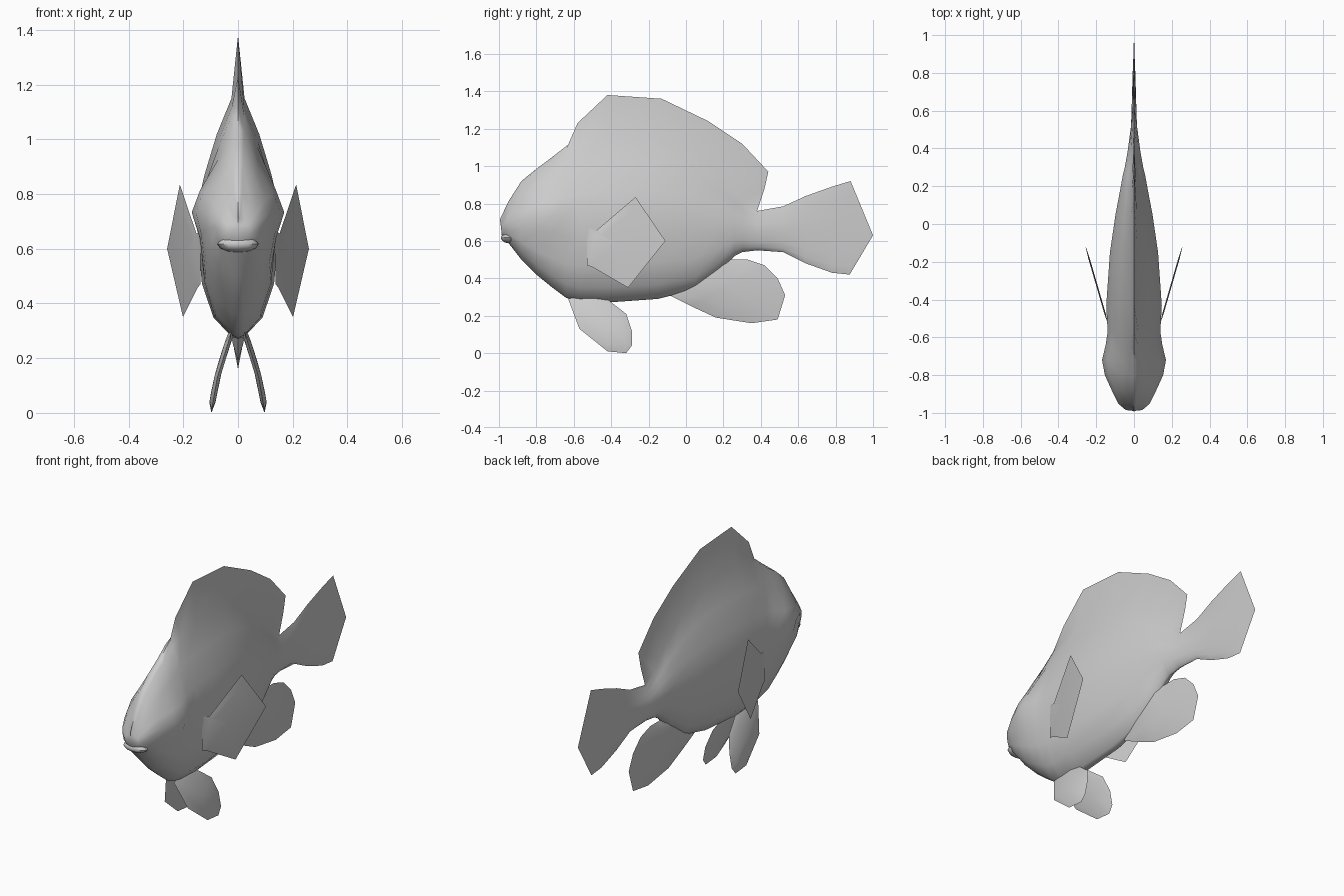
import bpy, bmesh, math
from mathutils import Vector

if "Cube" in bpy.data.objects:
    bpy.data.objects.remove(bpy.data.objects["Cube"])


def finish(name, bm, angle=50):
    bmesh.ops.recalc_face_normals(bm, faces=bm.faces)
    me = bpy.data.meshes.new(name)
    bm.to_mesh(me)
    bm.free()
    ob = bpy.data.objects.new(name, me)
    bpy.context.collection.objects.link(ob)
    bpy.ops.object.select_all(action='DESELECT')
    ob.select_set(True)
    bpy.context.view_layer.objects.active = ob
    bpy.ops.object.shade_smooth_by_angle(angle=math.radians(angle))
    return ob


def lens_fin(name, outline, centre, t, place, inner=0.6):
    """Thin-edged fin: sharp (y, z) outline, thicker inset loop on both sides."""
    bm = bmesh.new()
    n = len(outline)
    c = Vector(centre)
    edge = [bm.verts.new(place(0, y, z)) for y, z in outline]
    for s in (1, -1):
        mid = []
        for p in outline:
            q = c.lerp(Vector(p), inner)
            mid.append(bm.verts.new(place(s * t, q.x, q.y)))
        for i in range(n):
            j = (i + 1) % n
            bm.faces.new((edge[i], edge[j], mid[j], mid[i]))
        hub = bm.verts.new(place(s * t, c.x, c.y))
        for i in range(n):
            bm.faces.new((mid[i], mid[(i + 1) % n], hub))
    return finish(name, bm)


# Body, back fin and tail: rings of y, bottom, top, half width, ridge y, ridge z
rings = [
    (-.985, .63, .71, .045, -.995, .715), (-.95, .59, .80, .085, -.95, .81),
    (-.88, .50, .91, .115, -.88, .92), (-.80, .42, .98, .13, -.80, .985),
    (-.72, .355, 1.03, .135, -.72, 1.045), (-.64, .295, 1.09, .138, -.63, 1.115),
    (-.57, .275, 1.12, .14, -.58, 1.23), (-.43, .27, 1.15, .15, -.42, 1.38),
    (-.15, .29, 1.14, .13, -.13, 1.36), (.05, .34, 1.06, .10, .12, 1.24),
    (.18, .44, .95, .075, .30, 1.12), (.26, .52, .86, .06, .44, .97),
    (.30, .54, .81, .05, .42, .88), (.38, .55, .75, .035, .38, .76),
    (.52, .54, .77, .016, .52, .785), (.64, .48, .83, .012, .64, .84),
    (.78, .43, .88, .008, .78, .89), (.875, .42, .91, .004, .88, .92),
]
section = [(.16, .01), (.6, .09), (.88, .23), (.98, .42), (.98, .56),
           (.82, .68), (.52, .85), (.16, 1.0)]


def eye_bulge(y, z):
    return .042 * math.exp(-((y + .74) / .1) ** 2 - ((z - .76) / .09) ** 2)


bm = bmesh.new()
prev = None
for k, (y, zb, zt, w, fy, fz) in enumerate(rings):
    half = []
    for fx, u in section:
        z = zb + u * (zt - zb)
        half.append((fx * w + eye_bulge(y, z), y, z))
    pts = [(0, y, zb)] + half + [(0, fy, fz)] + [(-a, b, c) for a, b, c in reversed(half)]
    ring = [bm.verts.new(p) for p in pts]
    n = len(ring)
    if prev:
        for i in range(n):
            j = (i + 1) % n
            bm.faces.new((prev[i], prev[j], ring[j], ring[i]))
    else:
        nose = bm.verts.new((0, -.99, .68))
        for i in range(n):
            bm.faces.new((ring[i], ring[(i + 1) % n], nose))
    prev = ring
tip = bm.verts.new((0, 1.0, .63))
for i in range(n):
    bm.faces.new((prev[i], prev[(i + 1) % n], tip))
finish("body", bm)

# Lower lip
bm = bmesh.new()
bmesh.ops.create_uvsphere(bm, u_segments=12, v_segments=6, radius=1)
for v in bm.verts:
    v.co = Vector((v.co.x * .075, -.945 + v.co.y * .045, .617 + v.co.z * .03))
finish("lower_lip", bm)

# Rear belly fin
lens_fin("anal_fin",
         [(-.09, .31), (.03, .25), (.16, .19), (.35, .16), (.49, .18), (.53, .31),
          (.49, .40), (.42, .47), (.33, .50), (.24, .50), (.16, .55), (.0, .48)],
         (.22, .36), .022, lambda x, y, z: (x * max(.25, 1.3 - 2 * max(y, 0)), y, z))

# Paired belly and side fins
pelvic = [(-.63, .29), (-.57, .13), (-.42, .01), (-.32, 0), (-.29, .04),
          (-.29, .12), (-.32, .21), (-.41, .28), (-.5, .33)]
pectoral = [(-.53, .67), (-.48, .655), (-.27, .835), (-.11, .60), (-.31, .35),
            (-.50, .46), (-.53, .47)]
for side, s in (("left", 1), ("right", -1)):
    lens_fin(side + "_pelvic_fin", pelvic, (-.43, .15), .011,
             lambda x, y, z: (s * (.022 + .075 * (1 - (z / .3) ** 1.5) + x), y, z), .75)
    lens_fin(side + "_pectoral_fin", pectoral, (-.36, .58), .004,
             lambda x, y, z: (s * (.146 + .29 * (y + .5) + x), y, z), .7)
